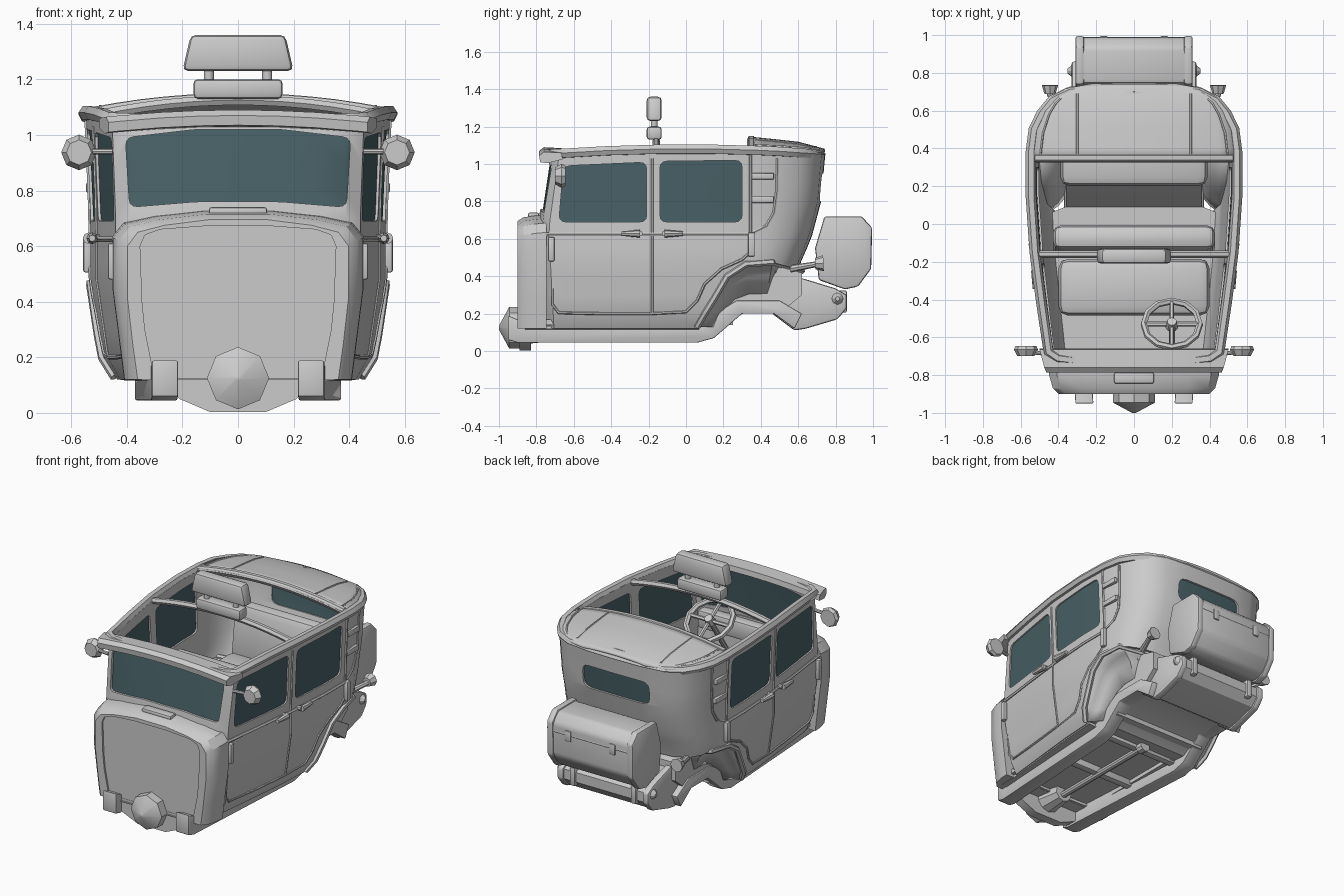
import bpy, bmesh, math
from mathutils import Vector, Matrix

if "Cube" in bpy.data.objects:
    bpy.data.objects.remove(bpy.data.objects["Cube"])

GLASS = bpy.data.materials.new("glass")
GLASS.diffuse_color = (0.065, 0.12, 0.135, 1)
GLASS.use_nodes = True
GLASS.node_tree.nodes["Principled BSDF"].inputs["Base Color"].default_value = GLASS.diffuse_color

def lerp(tab, v):
    if v <= tab[0][0]: return tab[0][1]
    for (a, p), (b, q) in zip(tab, tab[1:]):
        if v <= b: return p + (q - p) * (v - a) / (b - a)
    return tab[-1][1]

def smooth(ob, angle=32):
    bpy.ops.object.select_all(action='DESELECT')
    ob.select_set(True)
    bpy.context.view_layer.objects.active = ob
    bpy.ops.object.shade_smooth_by_angle(angle=math.radians(angle))
    return ob

def apply_mod(ob, kind, **kw):
    m = ob.modifiers.new("m", kind)
    for k, v in kw.items(): setattr(m, k, v)
    bpy.context.view_layer.objects.active = ob
    bpy.ops.object.modifier_apply(modifier=m.name)

def finish(name, bm, bevel=0, seg=2):
    bmesh.ops.recalc_face_normals(bm, faces=bm.faces)
    me = bpy.data.meshes.new(name)
    bm.to_mesh(me); bm.free()
    ob = bpy.data.objects.new(name, me)
    bpy.context.collection.objects.link(ob)
    if bevel: apply_mod(ob, 'BEVEL', width=bevel, segments=seg, limit_method='ANGLE')
    return smooth(ob)

def loft(name, rows, closed=True, caps=True, bevel=0, bm=None):
    own = bm is None
    bm = bm or bmesh.new()
    vs = [[bm.verts.new(p) for p in r] for r in rows]
    n = len(rows[0])
    for r, q in zip(vs, vs[1:]):
        for i in range(n if closed else n - 1):
            j = (i + 1) % n
            bm.faces.new((r[i], r[j], q[j], q[i]))
    if caps and closed:
        bm.faces.new(vs[0]); bm.faces.new(vs[-1])
    return finish(name, bm, bevel) if own else None

def prism(name, poly, a, b, axis='x', bevel=0, bm=None):
    put = {'x': lambda p, t: (t, p[0], p[1]), 'y': lambda p, t: (p[0], t, p[1]), 'z': lambda p, t: (p[0], p[1], t)}[axis]
    return loft(name, [[put(p, t) for p in poly] for t in (a, b)], bevel=bevel, bm=bm)

def box(name, c, s, bevel=0.01, rot=0):
    bm = bmesh.new()
    bmesh.ops.create_cube(bm, size=1, matrix=Matrix.Translation(c) @ Matrix.Rotation(rot, 4, 'X') @ Matrix.Diagonal((*s, 1)))
    return finish(name, bm, bevel)

def cone(name, p, q, r1, r2, n=12):
    p, q = Vector(p), Vector(q)
    bm = bmesh.new()
    m = Matrix.Translation((p + q) / 2) @ (q - p).to_track_quat('Z', 'Y').to_matrix().to_4x4()
    bmesh.ops.create_cone(bm, cap_ends=True, segments=n, radius1=r1, radius2=r2, depth=(q - p).length, matrix=m)
    return finish(name, bm)

def tube(name, pts, r, cyclic=False):
    cu = bpy.data.curves.new(name, 'CURVE')
    cu.dimensions = '3D'; cu.bevel_depth = r; cu.bevel_resolution = 1; cu.use_fill_caps = True
    sp = cu.splines.new('POLY')
    sp.points.add(len(pts) - 1)
    for s, p in zip(sp.points, pts): s.co = (*p, 1)
    sp.use_cyclic_u = cyclic
    ob = bpy.data.objects.new(name, cu)
    bpy.context.collection.objects.link(ob)
    bpy.ops.object.select_all(action='DESELECT')
    ob.select_set(True); bpy.context.view_layer.objects.active = ob
    bpy.ops.object.convert(target='MESH')
    return smooth(bpy.context.view_layer.objects.active, 50)

def rounded(poly, r, n=3):
    out = []
    for i, p in enumerate(poly):
        p = Vector(p); a = Vector(poly[i - 1]) - p; b = Vector(poly[(i + 1) % len(poly)]) - p
        A = p + a.normalized() * r; B = p + b.normalized() * r
        out += [tuple(A * (1 - t) ** 2 + p * 2 * t * (1 - t) + B * t * t) for t in [k / n for k in range(n + 1)]]
    return out

# body plan: half outline from front centre to rear centre, varied with height
HALF = [(0, -.78), (.25, -.775), (.39, -.757), (.44, -.72), (.475, -.45), (.51, -.15), (.53, .15),
        (.53, .38), (.515, .5), (.475, .61), (.42, .68), (.33, .725), (.18, .742), (0, .745)]
WIDTH = [(.12, .83), (.2, .92), (.48, 1), (.7, 1), (1.06, 1.03)]
REAR = [(.12, .5), (.3, .6), (.45, .68), (.6, .83), (.8, .95), (1.06, 1)]
FRONT = [(.12, .98), (.65, 1.02), (1.06, .94)]
def half(z, g=1.0):
    k, r, f = lerp(WIDTH, z), lerp(REAR, z), lerp(FRONT, z)
    return [(x * k * g, (.3 + (y - .3) * r if y > .3 else y * f if y < -.3 else y) * g) for x, y in HALF]
def ztop(y): return 1.05 + .03 * (1 - (y / .76) ** 2)
def ring(z, g=1.0, top=False):
    h = half(z, g)
    loop = h + [(-x, y) for x, y in h[-2:0:-1]]
    return [(x, y, ztop(y) if top else z) for x, y in loop]
def side_x(y, z): return lerp([(b, a) for a, b in half(z)[3:]], y)
def on_side(path, s, off=0): return [(s * (side_x(y, z) + off), y, z) for y, z in path]

LEVELS = [.12, .2, .3, .39, .48, .55, .62, .7, .8, .9, 1.0]
def shell(name, g, t):
    ob = loft(name, [ring(z, g) for z in LEVELS] + [ring(1.06, g, True)], caps=False)
    apply_mod(ob, 'SOLIDIFY', thickness=t, offset=-1)
    return ob
body = shell("body_shell", 1.0, .028)
glass = shell("window_glass", .982, .008)

# window and wheel-arch cutters
bm = bmesh.new()
prism("", rounded([(-.68, .69), (-.21, .69), (-.21, 1.01), (-.655, .99)], .04), -1, 1, bm=bm)
prism("", rounded([(-.14, .69), (.3, .69), (.3, 1.02), (-.14, 1.015)], .04), -1, 1, bm=bm)
prism("", rounded([(-.39, .74), (-.15, .76), (.15, .76), (.39, .74), (.405, .99), (.15, 1.02), (-.15, 1.02), (-.405, .99)], .03), -1.5, -.695, 'y', bm=bm)
prism("", rounded([(-.24, .8), (.24, .8), (.24, .95), (-.24, .95)], .05), .5, 1.5, 'y', bm=bm)
windows = finish("window_cutter", bm)
ARCH = [(.06, .13), (.1, .2), (.15, .28), (.22, .40), (.32, .465), (.46, .475), (.62, .43)]
arch = prism("arch_cutter", ARCH + [(.8, .3), (.8, 0), (.06, 0)], -1, 1)
for ob, op, cut in ((glass, 'INTERSECT', windows), (body, 'DIFFERENCE', windows), (body, 'DIFFERENCE', arch)):
    apply_mod(ob, 'BOOLEAN', operation=op, object=cut, solver='EXACT')
for c in (windows, arch): bpy.data.objects.remove(c)
smooth(body); smooth(glass)
glass.data.materials.clear(); glass.data.materials.append(GLASS)
for p in glass.data.polygons: p.material_index = 0

# cowl with recessed front panel
def cowl(y, k, dz, low):
    h = [(.12, .73), (.30, .71), (.41, .685), (.452, .635), (.452, .45), (.43, .28), (low, .12)]
    pts = [(x * k, y, z - dz) for x, z in h]
    pts[-1] = (pts[-1][0], y, .12)
    return pts + [(-x, yy, z) for x, yy, z in reversed(pts)]
def panel(y):
    h = [(.12, .672), (.28, .66), (.335, .64), (.352, .6), (.345, .4), (.335, .3), (.3, .125)]
    return [(x, y, z) for x, z in h] + [(-x, y, z) for x, z in reversed(h)]
loft("front_cowl", [cowl(-.745, 1, 0, .41), cowl(-.80, .995, .005, .41), cowl(-.87, .95, .015, .41), cowl(-.9, .88, .035, .41),
                    panel(-.9), panel(-.888)])
box("cowl_vent", (0, -.815, .725), (.21, .06, .03))

# roof rim, visor and rear roof
tube("roof_rim", [(x, y - (.026 if y > .6 else 0), z) for x, y, z in ring(1.06, 1.0, True)], .028, True)
loft("visor", [[(x * k, y, z - .1 * abs(x) ** 2) for y, z, k in ((-.66, 1.05, 1), (-.665, 1.085, 1), (-.76, 1.09, .95), (-.785, 1.07, .93), (-.78, 1.035, .93), (-.74, 1.03, .96))]
               for x in (-.5, -.46, -.3, -.15, 0, .15, .3, .46, .5)])
def roof_z(x, y, w): return ztop(y) + lerp([(.33, .055), (.6, .04), (.74, .012)], y) * (1 - abs(x / w) ** 2.2) + .008
TOPX = [(b, a) for a, b in half(1.06)[3:]]
rows = []
for y in (.33, .4, .5, .6, .67, .715, .738):
    w = lerp(TOPX, y)
    rows.append([(w * t / 6, y, roof_z(w * t / 6, y, w)) for t in range(-6, 7)])
roof = loft("rear_roof", rows, closed=False)
apply_mod(roof, 'SOLIDIFY', thickness=.02, offset=0)
def arch_bar(name, y, w, z0, h, r):
    tube(name, [(w * t / 6, y, z0 + h * (1 - (t / 6) ** 2)) for t in range(-6, 7)], r)
arch_bar("roof_front_bow", .35, .52, 1.08, .05, .024)
arch_bar("sign_crossbar", -.16, .51, 1.07, .055, .02)
for s in (-1, 1):
    tube("roof_bead", [(s * .3, y, roof_z(.3, y, lerp(TOPX, y)) + .008) for y in (.37, .5, .6, .69)], .007)
    tube("roof_edge_bead", [(s * (lerp(TOPX, y) - .05), y, roof_z(.48, y, .53) + .01) for y in (.37, .48, .58, .64)] + [(s * .36, .69, 1.07), (0, .695, 1.09)], .007)

# roof sign
box("sign_base", (0, -.17, 1.165), (.32, .08, .07), .015)
prism("roof_sign", [(-.2, 1.23), (.2, 1.23), (.17, 1.36), (-.17, 1.36)], -.21, -.13, 'y', .02)
for s in (-1, 1): cone("sign_post", (s * .105, -.17, 1.19), (s * .105, -.17, 1.24), .018, .018)

# side details, both sides
for s in (-1, 1):
    tube("belt_moulding", on_side([(y, .625) for y in (-.76, -.6, -.45, -.3, -.15, 0, .15, .34)], s), .011)
    door = [(-.715, .61), (-.715, .25), (-.68, .205), (-.45, .2), (-.2, .2), (0, .21), (.06, .27), (.1, .36), (.19, .44), (.3, .49), (.345, .53), (.345, .62)]
    tube("door_seam", on_side(door, s), .008)
    tube("centre_seam", on_side([(-.18, z) for z in (.2, .35, .48, .62, .8, 1.03)], s), .007)
    tube("rear_door_seam", on_side([(.345, z) for z in (.62, .8, 1.05)], s), .008)
    tube("top_fabric_seam", on_side([(.49, 1.03), (.485, .85), (.47, .74), (.43, .67), (.36, .635)], s), .009)
    for z in (.935, .81): box("top_strap", (s * (side_x(.41, z) + .004), .41, z), (.025, .12, .035), .006)
    for y, z in ((-.72, .545), (.35, .57)): box("door_hinge", (s * (side_x(y, z) + .012), y, z), (.03, .035, .13), .008)
    for y, d in ((-.245, -1), (-.115, 1)):
        x = s * (side_x(y, .63) + .025)
        cone("door_handle", (x, y, .628), (x, y + d * .1, .628), .021, .012, 8)
        cone("handle_stem", (x, y, .628), (x - s * .04, y, .628), .014, .014, 8)
    # fender lip and bowl-shaped wheel well
    tube("fender_lip", on_side(ARCH, s, .002), .018)
    well = [on_side(ARCH, s)]
    for k, x in ((.92, .45), (.75, .405), (.4, .36)):
        well.append([(s * min(x, side_x(y, z)), .36 + (y - .36) * (.5 + .5 * k), .2 + (z - .2) * k if z > .2 else z) for y, z in ARCH])
    ob = loft("wheel_well", well, closed=False)
    apply_mod(ob, 'SOLIDIFY', thickness=.01, offset=0)
    # mirrors and tail lamps
    cone("mirror_arm", (s * .45, -.69, .94), (s * .56, -.675, .94), .011, .011, 8)
    cone("mirror_shell", (s * .572, -.70, .937), (s * .572, -.665, .937), .045, .064, 8)
    cone("mirror_face", (s * .572, -.665, .937), (s * .572, -.645, .937), .064, .055, 8)
    cone("lamp_arm", (s * .40, .56, .44), (s * .45, .7, .465), .02, .015, 8)
    cone("tail_lamp", (s * .445, .69, .468), (s * .445, .735, .47), .03, .043, 8)
    # chassis rail with kick-up, splaying to the rear
    rail = prism("chassis_rail", [(-.95, .06), (-.9, .045), (.06, .045), (.15, .07), (.3, .2), (.47, .2), (.58, .12), (.62, .2),
                                  (.5, .27), (.27, .27), (.06, .14), (-.88, .16), (-.95, .19)], s * .215, s * .31, bevel=.006)
    for v in rail.data.vertices: v.co.x += s * .06 * min(v.co.y + .95, 1)
    loft("body_underside", [[(s * .24, y, .11), (s * (side_x(y, .12) - .012), y, .118), (s * (side_x(y, .12) - .012), y, .135), (s * .24, y, .135)]
                            for y in (-.86, -.72, -.45, -.15, .07)])

# rear underbody, tank and luggage trunk
prism("wheel_housing", [(y, z - .012) for y, z in ARCH] + [(.62, .3), (.5, .2), (.3, .2), (.15, .11)], -.36, .36)
TANK = [(.46, .2), (.58, .11), (.64, .12), (.81, .17), (.86, .23), (.86, .3), (.8, .335), (.62, .39), (.5, .36)]
prism("rear_tank", [(.66 + (y - .66) * .94, .25 + (z - .25) * .9) for y, z in TANK], -.3, .3)
TRUNK = [(.74, .72), (.94, .72), (.995, .66), (.99, .44), (.92, .345), (.85, .33), (.71, .38), (.69, .55)]
prism("luggage_trunk", [(.85 + (y - .85) * .95, .53 + (z - .53) * .95) for y, z in TRUNK], -.29, .29, bevel=.02)
tube("trunk_lid_seam", [(-.28, .975, .6), (.28, .975, .6)], .014)
for s in (-1, 1):
    prism("tank_end", TANK, s * .285, s * .33, bevel=.012)
    prism("trunk_end", TRUNK, s * .265, s * .31, bevel=.012)
    box("trunk_latch", (s * .16, .98, .595), (.045, .03, .07), .008)
    cone("tank_cap", (s * .32, .81, .28), (s * .352, .81, .28), .04, .012, 8)
    box("tank_strap", (s * .22, .83, .265), (.04, .06, .12), .01)

# drivetrain and floor
cone("coupling_nose", (0, -.945, .125), (0, -1.0, .125), .112, .01, 8)
cone("coupling_drum", (0, -.86, .125), (0, -.945, .125), .112, .112, 8)
prism("engine_mount", [(-.3, .14), (-.21, .05), (-.1, .003), (.1, .003), (.21, .05), (.3, .14)], -.89, -.83, 'y')
cone("gearbox", (0, -.83, .125), (0, -.68, .115), .085, .06, 10)
cone("drive_shaft", (0, -.7, .1), (0, .08, .1), .022, .022, 10)
cone("shaft_joint", (0, .06, .1), (0, .11, .1), .036, .036, 10)
for y in (-.35, .04): box("cross_member", (0, y, .12), (.6, .05, .05))
right = [(.37, -.76), (.41, -.3), (.44, .06), (.34, .1), (.34, .25)]
prism("floor", right + [(-x, y) for x, y in reversed(right)], .14, .17, 'z')

# seats
box("front_seat_cushion", (0, -.335, .36), (.8, .3, .16), .05)
box("front_seat_base", (0, -.32, .23), (.76, .26, .13))
box("front_seat_back", (0, -.09, .52), (.86, .13, .46), .045, -.1)
box("rear_seat_cushion", (0, .35, .47), (.78, .3, .14), .05)
box("rear_seat_back", (0, .52, .66), (.76, .12, .38), .05, -.12)
box("dashboard", (0, -.72, .66), (.8, .08, .12), .02)

# steering wheel, tilted toward the driver
N = Vector((0, math.sin(.6), math.cos(.6))); U = Vector((1, 0, 0)); V = N.cross(U)
C = Vector((.2, -.53, .76))
def spoke(a, r): return C + (U * math.cos(a) + V * math.sin(a)) * r
tube("steering_rim", [spoke(k * math.pi / 6, .148) for k in range(12)], .018, True)
for k in range(4): tube("steering_spoke", [C, spoke(k * math.pi / 2, .15)], .013)
cone("steering_hub", C - N * .02, C + N * .025, .035, .025, 10)
cone("steering_column", C, C - N * .3, .016, .016, 8)
